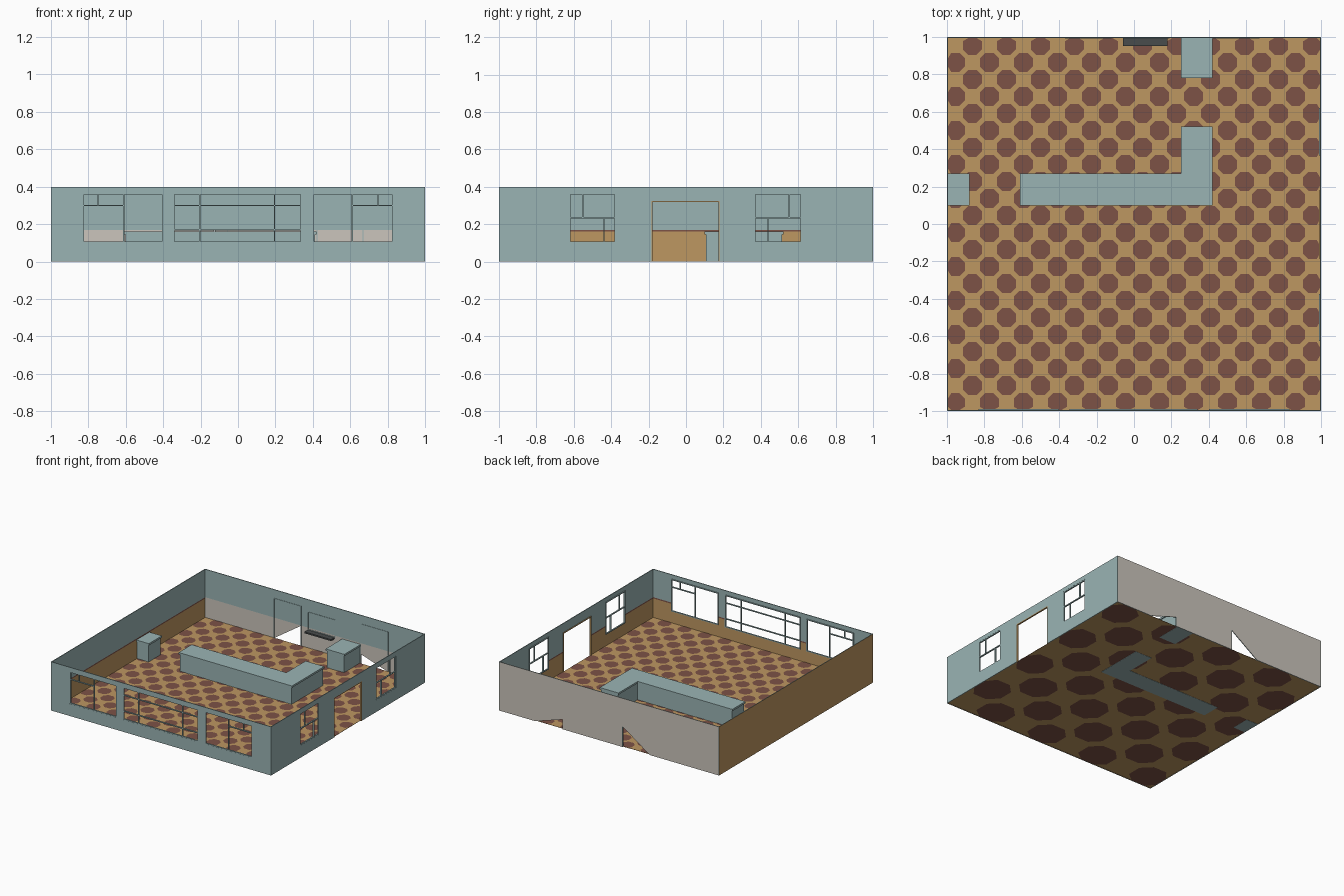
import bpy, bmesh
from mathutils import Vector

if "Cube" in bpy.data.objects:
    bpy.data.objects.remove(bpy.data.objects["Cube"])


def material(name, rgb):
    m = bpy.data.materials.new(name)
    lin = [(c / 255 / 12.92) if c < 10 else ((c / 255 + 0.055) / 1.055) ** 2.4 for c in rgb]
    m.diffuse_color = (*lin, 1)
    m.use_nodes = True
    m.node_tree.nodes["Principled BSDF"].inputs["Base Color"].default_value = m.diffuse_color
    return m


TEAL = material("pale_teal", (154, 180, 180))
TAN = material("tan", (190, 151, 97))
BROWN = material("dark_brown_red", (125, 82, 70))
GREY = material("warm_white", (203, 197, 188))
DARK = material("charcoal", (72, 76, 76))
T = 0.006          # wall thickness
RAIL = (0.16, 0.17)  # dado rail heights


def finish(bm, name, mats):
    me = bpy.data.meshes.new(name)
    bm.to_mesh(me)
    bm.free()
    for m in mats:
        me.materials.append(m)
    ob = bpy.data.objects.new(name, me)
    bpy.context.collection.objects.link(ob)
    return ob


def add_box(bm, a, b):
    lo = [min(p) for p in zip(a, b)]
    hi = [max(p) for p in zip(a, b)]
    vs = bmesh.ops.create_cube(bm, size=1)["verts"]
    for v in vs:
        v.co = Vector([(l + h) / 2 + c * (h - l) for l, h, c in zip(lo, hi, v.co)])


def box(name, a, b, mat):
    bm = bmesh.new()
    add_box(bm, a, b)
    return finish(bm, name, [mat])


# wall coordinates: u along the wall, z up, d depth inwards
FRONT = lambda u, z, d: Vector((u, -1 + d, z))
BACK = lambda u, z, d: Vector((u, 1 - d, z))
RIGHT = lambda u, z, d: Vector((1 - d, u, z))
LEFT = lambda u, z, d: Vector((-1 + d, u, z))


def wall(name, at, half, outside, lower, rail, holes=(), polys=()):
    """Thin wall with rectangular holes (u0, u1, z0, z1) and extra filler polygons."""
    us = sorted({-half, half, *[h[0] for h in holes], *[h[1] for h in holes]})
    zs = sorted({0, 0.4, *RAIL, *[h[2] for h in holes], *[h[3] for h in holes]})
    bm = bmesh.new()
    for u0, u1 in zip(us, us[1:]):
        for z0, z1 in zip(zs, zs[1:]):
            u, z = (u0 + u1) / 2, (z0 + z1) / 2
            if not any(h[0] < u < h[1] and h[2] < z < h[3] for h in holes):
                bm.faces.new([bm.verts.new(at(*p, 0)) for p in ((u0, z0), (u1, z0), (u1, z1), (u0, z1))])
    bmesh.ops.remove_doubles(bm, verts=bm.verts[:], dist=1e-5)
    for poly in polys:
        bm.faces.new([bm.verts.new(at(*p, 0)) for p in poly])
    inward = at(0, 0, 1) - at(0, 0, 0)
    out = bmesh.ops.extrude_face_region(bm, geom=bm.faces[:], use_keep_orig=True)
    bmesh.ops.translate(bm, vec=inward * T, verts=[g for g in out["geom"] if isinstance(g, bmesh.types.BMVert)])
    bmesh.ops.recalc_face_normals(bm, faces=bm.faces[:])
    bm.normal_update()
    for f in bm.faces:
        k, z = f.normal.dot(inward), f.calc_center_median().z
        if k < -0.5:
            f.material_index = 1
        elif k > 0.5 and z < RAIL[1]:
            f.material_index = 2 if z < RAIL[0] else 3
    finish(bm, name, [TEAL, outside, lower, rail])


def frame(name, at, rect, mat, bars=(), sill=True, w=0.007, d0=0.001, d1=0.012):
    """Frame round an opening plus inner bars, all as slim boxes."""
    u0, u1, z0, z1 = rect
    parts = [(u0, u0 + w, z0, z1), (u1 - w, u1, z0, z1), (u0 + w, u1 - w, z1 - w, z1)]
    if sill:
        parts.append((u0 + w, u1 - w, z0, z0 + w))
    h = w / 2
    for kind, c, a, b in bars:
        parts.append((c - h, c + h, a, b) if kind == "v" else (a, b, c - h, c + h))
    bm = bmesh.new()
    for a, b, c, d in parts:
        add_box(bm, at(a, c, d0), at(b, d, d1))
    finish(bm, name, [mat])


# openings
Z0, Z1 = 0.1, 0.365
front_mid = (-0.345, 0.34, Z0, Z1)
front_left, front_right = (-0.83, -0.4, Z0, Z1), (0.4, 0.83, Z0, Z1)
side_a, side_b = (-0.625, -0.375, Z0, Z1), (0.365, 0.62, Z0, Z1)
entrance = (-0.185, 0.18, 0, 0.325)
door_a, door_b = (-0.37, -0.12, 0, 0.33), (0.42, 0.67, 0, 0.33)
hatch = (-0.06, 0.19, 0.155, 0.3)

# walls
E = 1 - T
wall("front_wall", FRONT, E, TEAL, TAN, BROWN, [front_left, front_mid, front_right])
wall("right_wall", RIGHT, 1, TEAL, TAN, BROWN, [side_a, entrance, side_b])
wall("left_wall", LEFT, 1, TAN, TAN, BROWN)
# back doors are closed above, with a slanted gap at the bottom
wall("back_wall", BACK, E, GREY, GREY, GREY, [door_a, door_b], [
    [(-0.37, 0.17), (-0.12, 0.17), (-0.12, 0.33), (-0.37, 0.33)],
    [(-0.37, 0.0), (-0.12, 0.17), (-0.37, 0.17)],
    [(0.42, 0.17), (0.67, 0.17), (0.67, 0.33), (0.42, 0.33)],
    [(0.67, 0.0), (0.67, 0.17), (0.42, 0.17), (0.42, 0.08)]])

# front windows
for name, rect, s in (("front_window_left", front_left, -1), ("front_window_right", front_right, 1)):
    a, b = sorted((s * 0.61, s * 0.83))
    frame(name, FRONT, rect, TEAL, [("v", s * 0.61, Z0, Z1), ("h", 0.3, a, b), ("v", s * 0.748, 0.3, Z1)])
frame("front_window_middle", FRONT, front_mid, TEAL,
      [("v", -0.205, Z0, Z1), ("v", 0.195, Z0, Z1), ("h", 0.3, -0.345, 0.34), ("h", 0.17, -0.345, 0.34)])

# side windows and entrance
for name, rect, s in (("side_window_front", side_a, -1), ("side_window_back", side_b, 1)):
    frame(name, RIGHT, rect, TEAL,
          [("h", 0.235, rect[0], rect[1]), ("v", s * 0.552, 0.235, Z1), ("v", s * 0.438, Z0, 0.235)])
frame("entrance_frame", RIGHT, entrance, TAN, sill=False, d0=0)

# back door frames, serving hatch and its shelf
for name, rect in (("back_door_frame_left", door_a), ("back_door_frame_right", door_b)):
    frame(name, BACK, rect, TEAL, sill=False, w=0.004, d1=0.009)
frame("hatch_frame", BACK, hatch, TEAL, w=0.004, d1=0.009)
box("hatch_shelf", (-0.06, 0.95, 0.14), (0.18, E, 0.152), DARK)

# floor slab
box("floor", (-E, -E, 0.002), (E, E, 0.004), TAN)


def tiles(name, cell, z, up):
    """Octagonal dark tiles laid in a chequer pattern."""
    bm = bmesh.new()
    n = int(2 / cell + 0.5)
    a, b = cell * 0.555, cell * 0.245
    shape = [(a, -b), (a, b), (b, a), (-b, a), (-a, b), (-a, -b), (-b, -a), (b, -a)]
    clip = lambda c: max(-E, min(E, c))
    for i in range(n):
        for j in range(n):
            if (i + j) % 2 == 0:
                x, y = -1 + (i + 0.5) * cell, -1 + (j + 0.5) * cell
                f = bm.faces.new([bm.verts.new((clip(x + p), clip(y + q), z)) for p, q in shape])
                if not up:
                    f.normal_flip()
    finish(bm, name, [BROWN])


tiles("floor_tiles", 2 / 22, 0.0052, True)
tiles("floor_underside_tiles", 2 / 8, 0.0008, False)


def prism(bm, outline, z0, z1):
    f = bm.faces.new([bm.verts.new((x, y, z0)) for x, y in outline])
    out = bmesh.ops.extrude_face_region(bm, geom=[f], use_keep_orig=True)
    bmesh.ops.translate(bm, vec=(0, 0, z1 - z0), verts=[g for g in out["geom"] if isinstance(g, bmesh.types.BMVert)])
    bmesh.ops.recalc_face_normals(bm, faces=bm.faces[:])


def counter(name, outline, body):
    for part, pts, z0, z1 in (("_body", body, 0, 0.145), ("_top", outline, 0.145, 0.16)):
        bm = bmesh.new()
        prism(bm, pts, z0, z1)
        finish(bm, name + part, [TEAL])


def ell(o):
    """L-shaped counter outline, inset by o."""
    return [(-0.61 + o, 0.1 + o), (0.42 - o, 0.1 + o), (0.42 - o, 0.52 - o),
            (0.25 + o, 0.52 - o), (0.25 + o, 0.27 - o), (-0.61 + o, 0.27 - o)]


def rect(x0, x1, y0, y1):
    return [(x0, y0), (x1, y0), (x1, y1), (x0, y1)]


# counters
counter("main_counter", ell(0), ell(0.008))
counter("back_counter", rect(0.25, 0.42, 0.78, E), rect(0.258, 0.412, 0.788, E))
counter("side_counter", rect(-E, -0.88, 0.1, 0.27), rect(-E, -0.888, 0.108, 0.262))
